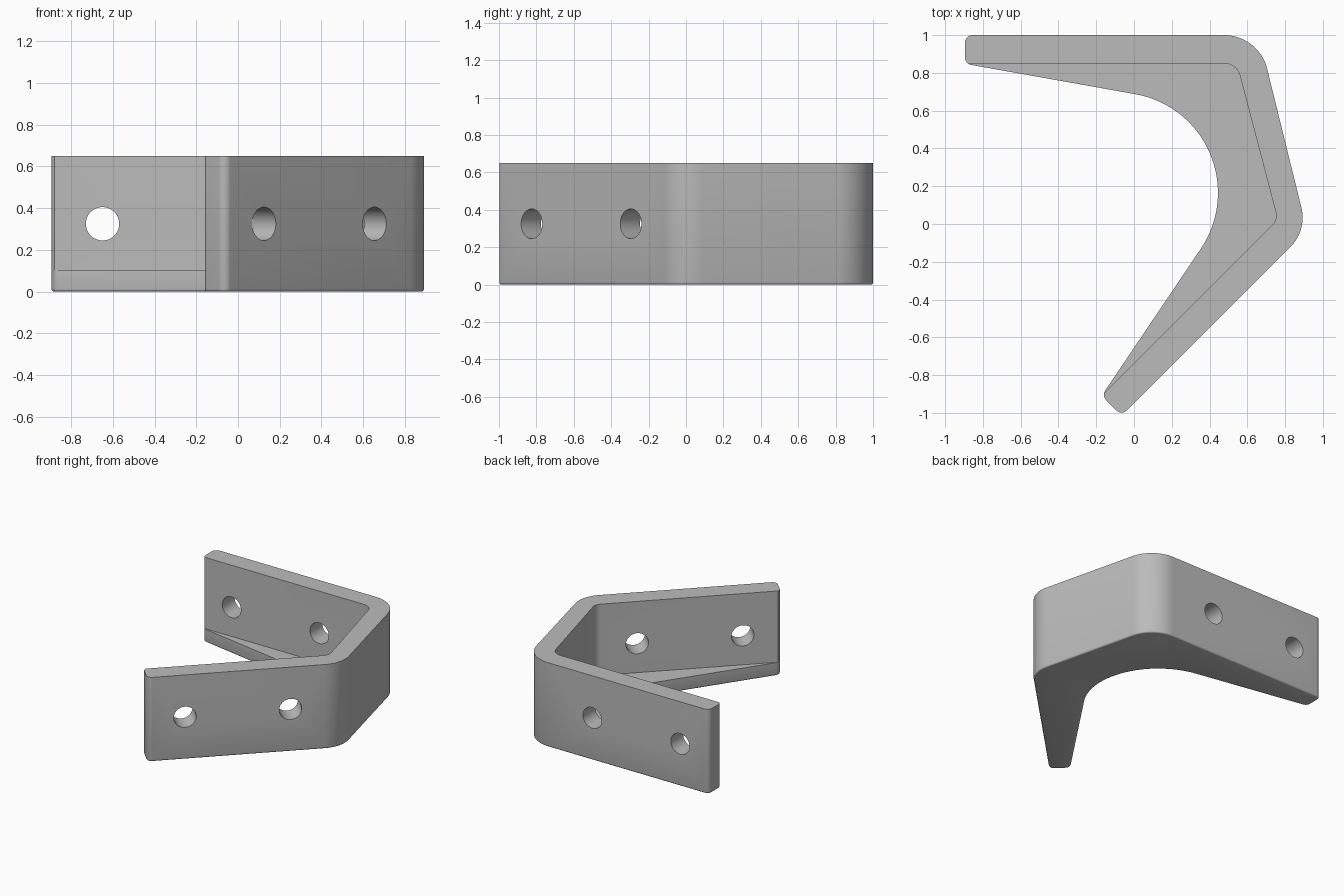
import bpy
import bmesh
import math
from mathutils import Vector, Matrix

cube = bpy.data.objects.get("Cube")
if cube:
    bpy.data.objects.remove(cube, do_unlink=True)

HEIGHT = 0.65
FLOOR = 0.10
HOLE_Z = 0.325

grey = bpy.data.materials.new("plain grey")
grey.use_nodes = True
colour = (0.5, 0.5, 0.5, 1)
grey.diffuse_color = colour
grey.node_tree.nodes["Principled BSDF"].inputs["Base Color"].default_value = colour


def rounded(corners):
    """Outline from (x, y, radius) corners, each replaced by a tangent arc."""
    points = []
    for i, (x, y, r) in enumerate(corners):
        p = Vector((x, y))
        if r == 0:
            points.append(p)
            continue
        a = (Vector(corners[i - 1][:2]) - p).normalized()
        b = (Vector(corners[(i + 1) % len(corners)][:2]) - p).normalized()
        half = a.angle(b) / 2
        centre = p + (a + b).normalized() * r / math.sin(half)
        start = p + a * r / math.tan(half) - centre
        sweep = math.pi - 2 * half
        if a.x * b.y - a.y * b.x > 0:
            sweep = -sweep
        steps = max(6, round(abs(sweep) * (24 if r > 0.1 else 6)))
        for k in range(steps + 1):
            points.append(centre + Matrix.Rotation(sweep * k / steps, 2) @ start)
    return points


def prism(name, outline, bottom, top, bottom_round=0):
    bm = bmesh.new()
    face = bm.faces.new([bm.verts.new((p.x, p.y, bottom)) for p in outline])
    result = bmesh.ops.extrude_face_region(bm, geom=[face], use_keep_orig=True)
    lifted = [v for v in result["geom"] if isinstance(v, bmesh.types.BMVert)]
    bmesh.ops.translate(bm, verts=lifted, vec=(0, 0, top - bottom))
    bmesh.ops.recalc_face_normals(bm, faces=bm.faces)
    if bottom_round:
        rim = [e for e in bm.edges if all(v.co.z < bottom + 1e-4 for v in e.verts)]
        bmesh.ops.bevel(bm, geom=rim, offset=bottom_round, segments=3,
                        profile=0.5, affect='EDGES')
    mesh = bpy.data.meshes.new(name)
    bm.to_mesh(mesh)
    bm.free()
    obj = bpy.data.objects.new(name, mesh)
    bpy.context.collection.objects.link(obj)
    return obj


def cut(target, cutter):
    cutter.hide_render = True
    mod = target.modifiers.new("cut", 'BOOLEAN')
    mod.operation = 'DIFFERENCE'
    mod.solver = 'EXACT'
    mod.object = cutter
    bpy.context.view_layer.objects.active = target
    bpy.ops.object.modifier_apply(modifier=mod.name)
    bpy.data.objects.remove(cutter, do_unlink=True)


# Full-height block with the outline of the floor plate
body = prism("angled_bracket", rounded([
    (-0.895, 1.0, 0.04), (0.661, 1.0, 0.235), (0.916, -0.034, 0.22),
    (-0.065, -1.015, 0.04), (-0.171, -0.909, 0.04),
    (0.809, 0.5445, 0.53), (-0.895, 0.848, 0.04)]), 0, HEIGHT, 0.012)
body.data.materials.append(grey)

# Pocket that leaves the three walls standing on the floor plate
cut(body, prism("pocket_cutter", rounded([
    (-1.2, 0.85, 0), (0.544, 0.85, 0.085), (0.761, 0.023, 0.07),
    (-0.5, -1.238, 0), (-1.2, -1.238, 0)]), FLOOR, 1))

# Two bolt holes through each arm: position on the wall and drilling angle
for x, y, angle in [(-0.65, 0.925, 0), (0.10, 0.925, 0),
                    (0.072, -0.772, math.pi / 4), (0.602, -0.242, math.pi / 4)]:
    bpy.ops.mesh.primitive_cylinder_add(
        vertices=48, radius=0.08, depth=0.4, location=(x, y, HOLE_Z),
        rotation=(math.pi / 2, 0, angle))
    cut(body, bpy.context.object)

bpy.ops.object.select_all(action='DESELECT')
body.select_set(True)
bpy.context.view_layer.objects.active = body
bpy.ops.object.shade_smooth_by_angle(angle=math.radians(32))
